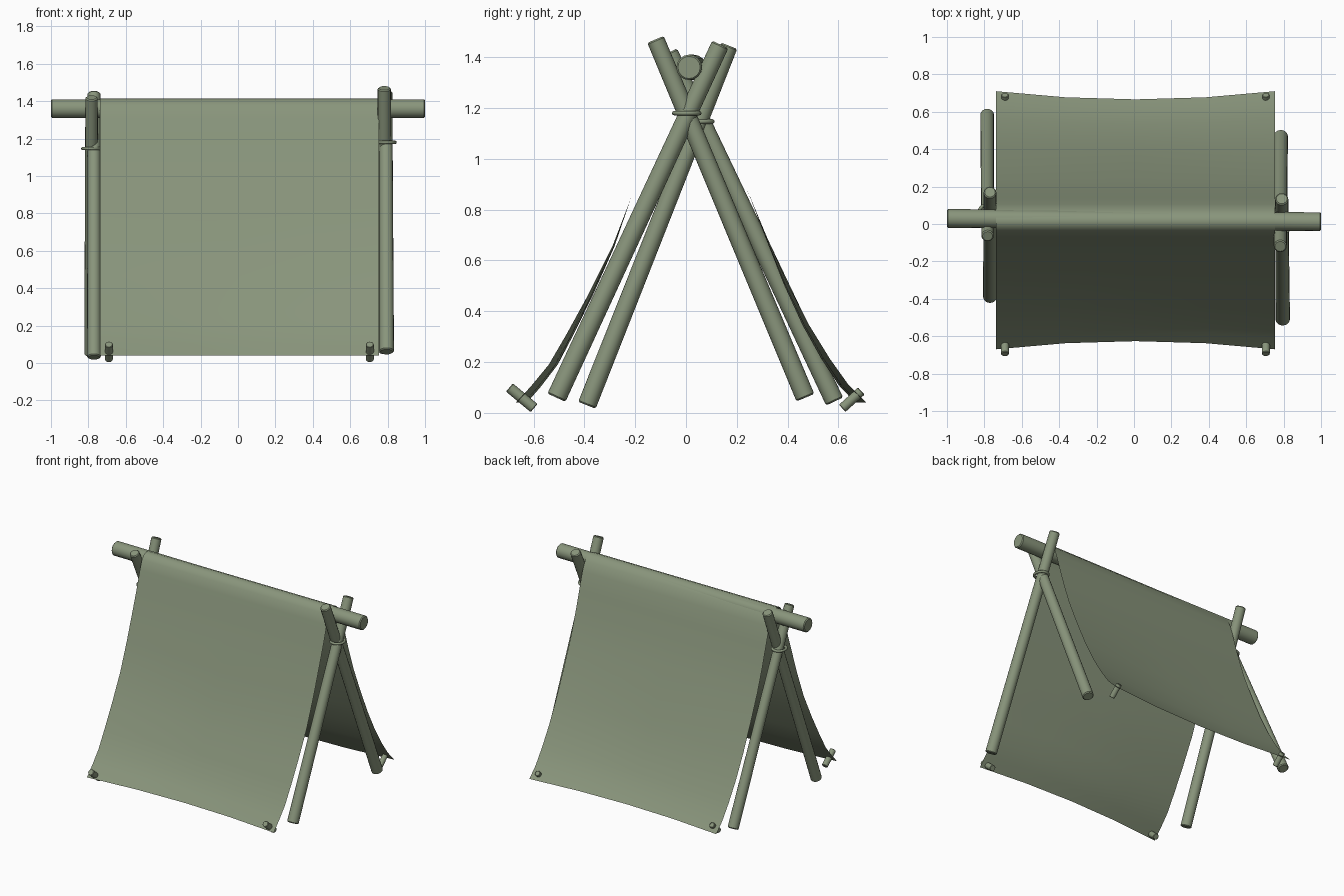
import bpy, bmesh
from mathutils import Vector, Matrix

cube = bpy.data.objects.get("Cube")
if cube:
    bpy.data.objects.remove(cube, do_unlink=True)

# Single muted green for wood, cord and canvas
green = bpy.data.materials.new("muted green")
green.use_nodes = True
colour = (0.25, 0.30, 0.20, 1)
green.diffuse_color = colour
green.node_tree.nodes["Principled BSDF"].inputs["Base Color"].default_value = colour


def finish(name, bm, angle=0.7):
    mesh = bpy.data.meshes.new(name)
    bm.to_mesh(mesh)
    bm.free()
    mesh.materials.append(green)
    ob = bpy.data.objects.new(name, mesh)
    bpy.context.collection.objects.link(ob)
    bpy.ops.object.select_all(action='DESELECT')
    ob.select_set(True)
    bpy.context.view_layer.objects.active = ob
    bpy.ops.object.shade_smooth_by_angle(angle=angle)
    return ob


def pole(name, start, end, r1, r2, bevel=0.006):
    """Tapered round pole between two points with softened rims."""
    a, b = Vector(start), Vector(end)
    axis = b - a
    place = Matrix.Translation((a + b) / 2) @ axis.to_track_quat('Z', 'Y').to_matrix().to_4x4()
    bm = bmesh.new()
    bmesh.ops.create_cone(bm, cap_ends=True, segments=16, radius1=r1, radius2=r2,
                          depth=axis.length, matrix=place)
    rims = [e for e in bm.edges if any(len(f.verts) > 4 for f in e.link_faces)]
    bmesh.ops.bevel(bm, geom=rims, offset=bevel, segments=1, affect='EDGES')
    return finish(name, bm)


# Ridge pole
pole("ridge_pole", (-1, 0.03, 1.36), (1, 0.012, 1.36), 0.05, 0.05)

# Crossed leg poles at each end
pole("left_front_leg", (0.795, -0.51, 0.06), (0.79, 0.135, 1.45), 0.039, 0.035)
pole("left_back_leg", (0.785, 0.47, 0.06), (0.782, -0.12, 1.47), 0.038, 0.035)
pole("right_front_leg", (-0.77, -0.39, 0.03), (-0.77, 0.17, 1.445), 0.037, 0.034)
pole("right_back_leg", (-0.785, 0.585, 0.045), (-0.783, -0.065, 1.42), 0.037, 0.033)

# Cord lashings where the legs cross
for side, centre in (("left", (0.795, 0.003, 1.18)), ("right", (-0.785, 0.055, 1.147))):
    bpy.ops.mesh.primitive_torus_add(location=centre, major_radius=0.045, minor_radius=0.009,
                                     major_segments=20, minor_segments=8)
    ring = bpy.context.object
    ring.name = side + "_lashing"
    ring.scale.y = 1.08
    ring.data.materials.append(green)
    bpy.ops.object.shade_smooth()

# Ground pegs at the canvas corners
for side, x in (("left", 0.705), ("right", -0.69)):
    pole(side + "_front_peg", (x, -0.598, 0.019), (x, -0.695, 0.1), 0.021, 0.021, 0.003)
    pole(side + "_back_peg", (x, 0.615, 0.018), (x, 0.69, 0.086), 0.019, 0.019, 0.003)

# Canvas draped over the ridge: one sagging profile swept along x
front = [(-0.67, 0.04), (-0.61, 0.105), (-0.54, 0.19), (-0.47, 0.31), (-0.385, 0.465),
         (-0.29, 0.655), (-0.215, 0.85), (-0.15, 1.04), (-0.10, 1.19), (-0.065, 1.31)]
crest = [(-0.042, 1.375), (-0.015, 1.405), (0.015, 1.415), (0.045, 1.405), (0.075, 1.375)]
back = [(0.105, 1.31), (0.14, 1.19), (0.185, 1.04), (0.24, 0.88), (0.315, 0.70),
        (0.40, 0.51), (0.485, 0.345), (0.565, 0.215), (0.64, 0.11), (0.71, 0.04)]
bm = bmesh.new()
rows = []
for t in (-1, -0.5, 0, 0.5, 1):
    row = []
    for y, z in front + crest + back:
        pull = 0.046 * (1 - t * t) * max(0, 1 - z / 0.8)
        row.append(bm.verts.new((0.008 + 0.747 * t, y - pull if y > 0 else y + pull, z)))
    rows.append(row)
for r, s in zip(rows, rows[1:]):
    for i in range(len(r) - 1):
        bm.faces.new((r[i], s[i], s[i + 1], r[i + 1]))
finish("canvas", bm, 1.2)
